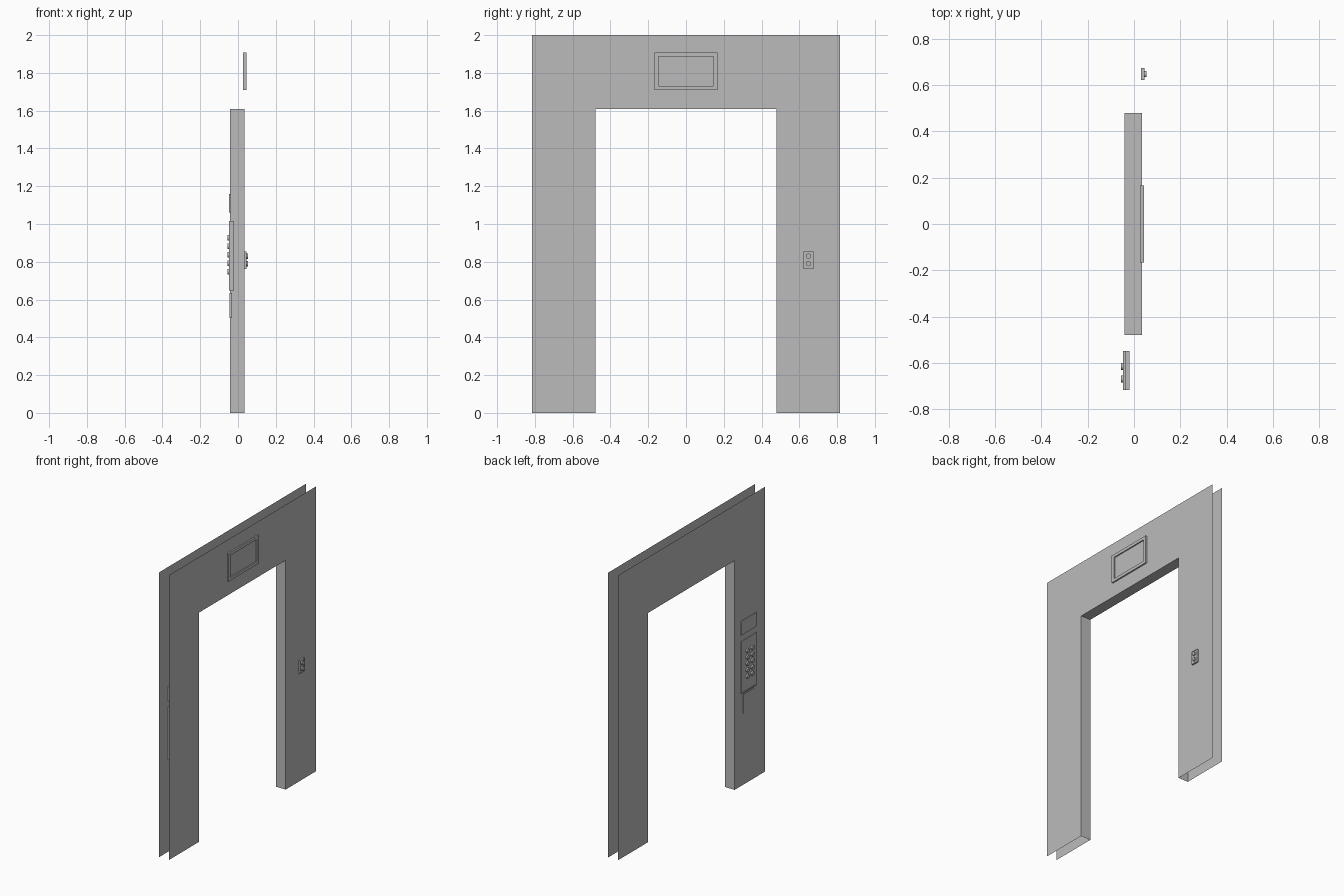
import bpy, bmesh, math
from mathutils import Matrix, Vector

cube = bpy.data.objects.get("Cube")
if cube:
    bpy.data.objects.remove(cube, do_unlink=True)

# Single painted-metal colour
metal = bpy.data.materials.new("grey_metal")
metal.use_nodes = True
GREY = (0.5, 0.5, 0.5, 1)
metal.diffuse_color = GREY
metal.node_tree.nodes["Principled BSDF"].inputs["Base Color"].default_value = GREY


def finish(name, bm):
    mesh = bpy.data.meshes.new(name)
    bm.to_mesh(mesh)
    bm.free()
    mesh.materials.append(metal)
    obj = bpy.data.objects.new(name, mesh)
    bpy.context.collection.objects.link(obj)
    return obj


def plate(name, x, y, z, side=0, rim=0, recess=0):
    """Box from (min, max) pairs; optional recessed centre on the x side given."""
    bm = bmesh.new()
    bmesh.ops.create_cube(bm, size=1)
    for v in bm.verts:
        v.co = Vector([sum(r) / 2 + c * (r[1] - r[0]) for r, c in zip((x, y, z), v.co)])
    if rim:
        bm.normal_update()
        face = [f for f in bm.faces if f.normal.x * side > 0.9]
        bmesh.ops.inset_region(bm, faces=face, thickness=rim)
        inner = bmesh.ops.extrude_face_region(bm, geom=face)["geom"]
        bmesh.ops.delete(bm, geom=face, context='FACES')
        verts = [g for g in inner if isinstance(g, bmesh.types.BMVert)]
        bmesh.ops.translate(bm, verts=verts, vec=(-side * recess, 0, 0))
    bmesh.ops.recalc_face_normals(bm, faces=bm.faces)
    return finish(name, bm)


def button(name, x, y, z, radius, depth):
    bm = bmesh.new()
    turn = Matrix.Translation((x, y, z)) @ Matrix.Rotation(math.pi / 2, 4, 'Y')
    bmesh.ops.create_cone(bm, cap_ends=True, segments=16, radius1=radius,
                          radius2=radius, depth=depth, matrix=turn)
    obj = finish(name, bm)
    bpy.ops.object.select_all(action='DESELECT')
    obj.select_set(True)
    bpy.context.view_layer.objects.active = obj
    bpy.ops.object.shade_smooth_by_angle()


# Doorway: two thin wall skins joined only by the reveal of the opening
W, H, OW, OH = 0.815, 2.0, 0.48, 1.61
BACK, FRONT = -0.042, 0.034
outline = [(-W, 0), (-W, H), (W, H), (W, 0), (OW, 0), (OW, OH), (-OW, OH), (-OW, 0)]
bm = bmesh.new()
rings = [[bm.verts.new((x, y, z)) for y, z in outline] for x in (BACK, FRONT)]
back, front = rings
bm.faces.new(back)
bm.faces.new(front[::-1])
for i in range(4, 7):
    bm.faces.new((back[i + 1], back[i], front[i], front[i + 1]))
finish("door_surround", bm)

# Overhead display on the hall side
plate("floor_display", (0.027, 0.044), (-0.167, 0.167), (1.71, 1.908), 1, 0.03, 0.008)

# Hall call box with two buttons
plate("call_box", (0.03, 0.046), (0.622, 0.674), (0.762, 0.855), 1, 0.004, 0.002)
for label, z in (("down", 0.79), ("up", 0.83)):
    button("call_button_" + label, 0.048, 0.648, z, 0.014, 0.012)

# Cabin control panel with two columns of buttons
plate("control_panel", (-0.048, -0.02), (-0.717, -0.549), (0.647, 1.017), -1, 0.01, 0.003)
for row in range(5):
    for col, y in enumerate((-0.615, -0.67)):
        button(f"floor_button_{row}_{col}", -0.049, y, 0.748 + row * 0.045, 0.015, 0.013)

# Plates above and below the control panel
plate("indicator_plate", (-0.047, -0.036), (-0.717, -0.549), (1.06, 1.158))
plate("service_plate", (-0.046, -0.032), (-0.695, -0.57), (0.503, 0.635))
